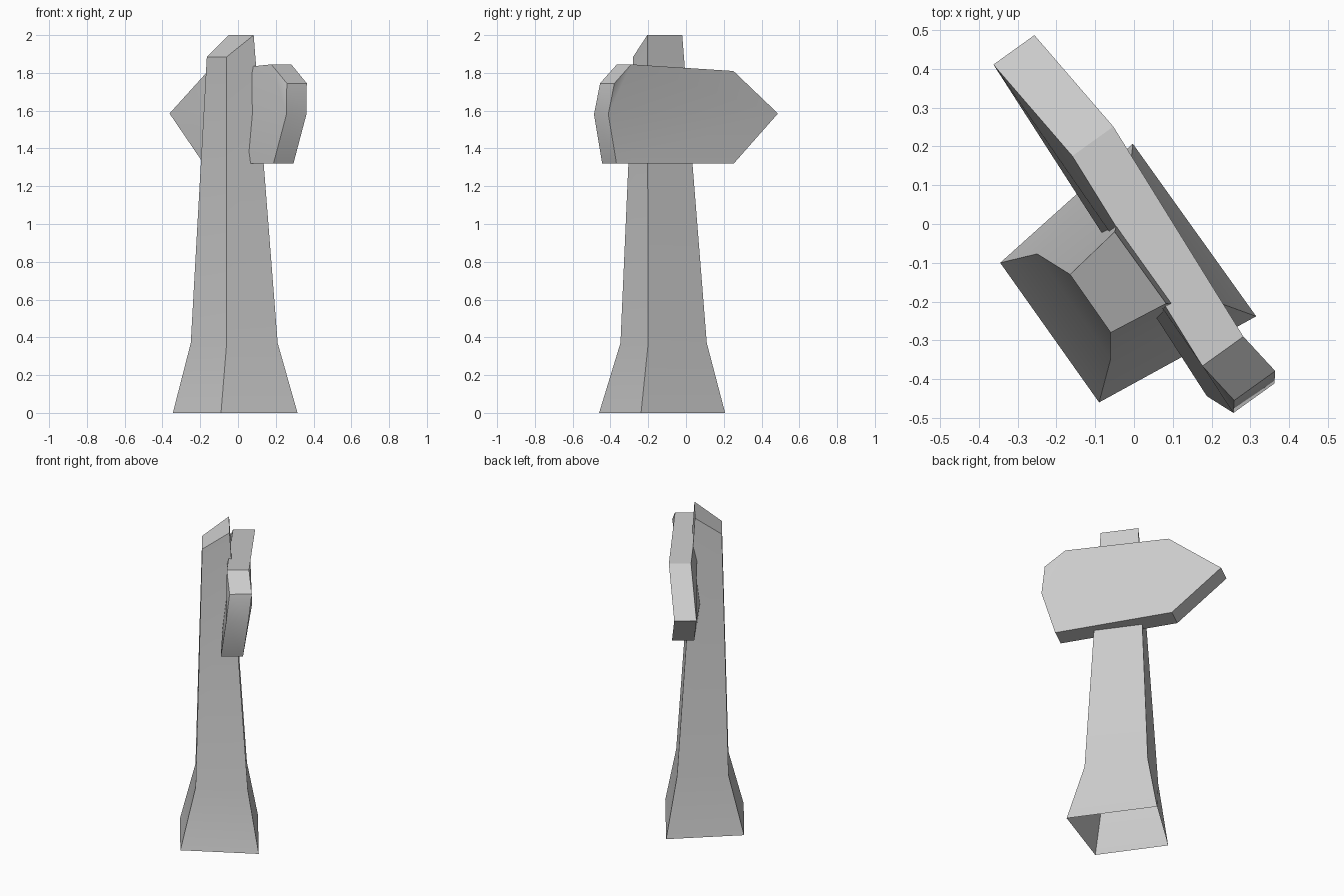
import bpy, math
from mathutils import Vector

if "Cube" in bpy.data.objects:
    bpy.data.objects.remove(bpy.data.objects["Cube"])

# Board direction (pointing away from the arrow tip) and thickness direction
ALONG = Vector((0.583, -0.813, 0))
NORMAL = Vector((0.813, 0.583, 0))


def make_object(name, verts, faces):
    mesh = bpy.data.meshes.new(name)
    mesh.from_pydata(verts, [], faces)
    mesh.update()
    obj = bpy.data.objects.new(name, mesh)
    bpy.context.collection.objects.link(obj)
    bpy.ops.object.select_all(action='DESELECT')
    obj.select_set(True)
    bpy.context.view_layer.objects.active = obj
    bpy.ops.object.mode_set(mode='EDIT')
    bpy.ops.mesh.select_all(action='SELECT')
    bpy.ops.mesh.normals_make_consistent(inside=False)
    bpy.ops.object.mode_set(mode='OBJECT')
    bpy.ops.object.shade_smooth_by_angle(angle=math.radians(30))
    return obj


# Post: three rings lofted, flared foot, slanted cut top, open underneath
rings = [
    [(-0.345, -0.10, 0), (-0.09, -0.46, 0), (0.315, -0.238, 0), (-0.003, 0.207, 0)],
    [(-0.25, -0.077, 0.37), (-0.06, -0.347, 0.37), (0.21, -0.20, 0.37), (-0.013, 0.11, 0.37)],
    [(-0.165, -0.13, 1.885), (-0.06, -0.28, 1.885), (0.083, -0.205, 2), (-0.05, -0.02, 2)],
]
post_faces = [(4 * r + i, 4 * r + (i + 1) % 4, 4 * r + 4 + (i + 1) % 4, 4 * r + 4 + i)
              for r in range(2) for i in range(4)]
make_object("post", sum(rings, []), post_faces + [(8, 9, 10, 11)])

# Arrow board: outline as (along, height, front offset), slightly warped
outline = [
    (-0.545, 1.585, -0.055), (-0.235, 1.81, -0.027), (0.40, 1.845, -0.07),
    (0.52, 1.745, -0.055), (0.545, 1.58, -0.0755), (0.47, 1.32, -0.106),
    (-0.25, 1.32, -0.045),
]
n = len(outline)
board = [ALONG * a + NORMAL * (off + t) + Vector((0, 0, z))
         for t in (0, 0.13) for a, z, off in outline]
halves = [(0, 1, 2, 4), (2, 3, 4), (0, 4, 5, 6)]
board_faces = [tuple(k + s for k in f) for s in (0, n) for f in halves]
board_faces += [(i, (i + 1) % n, n + (i + 1) % n, n + i) for i in range(n)]
make_object("arrow_board", board, board_faces)
